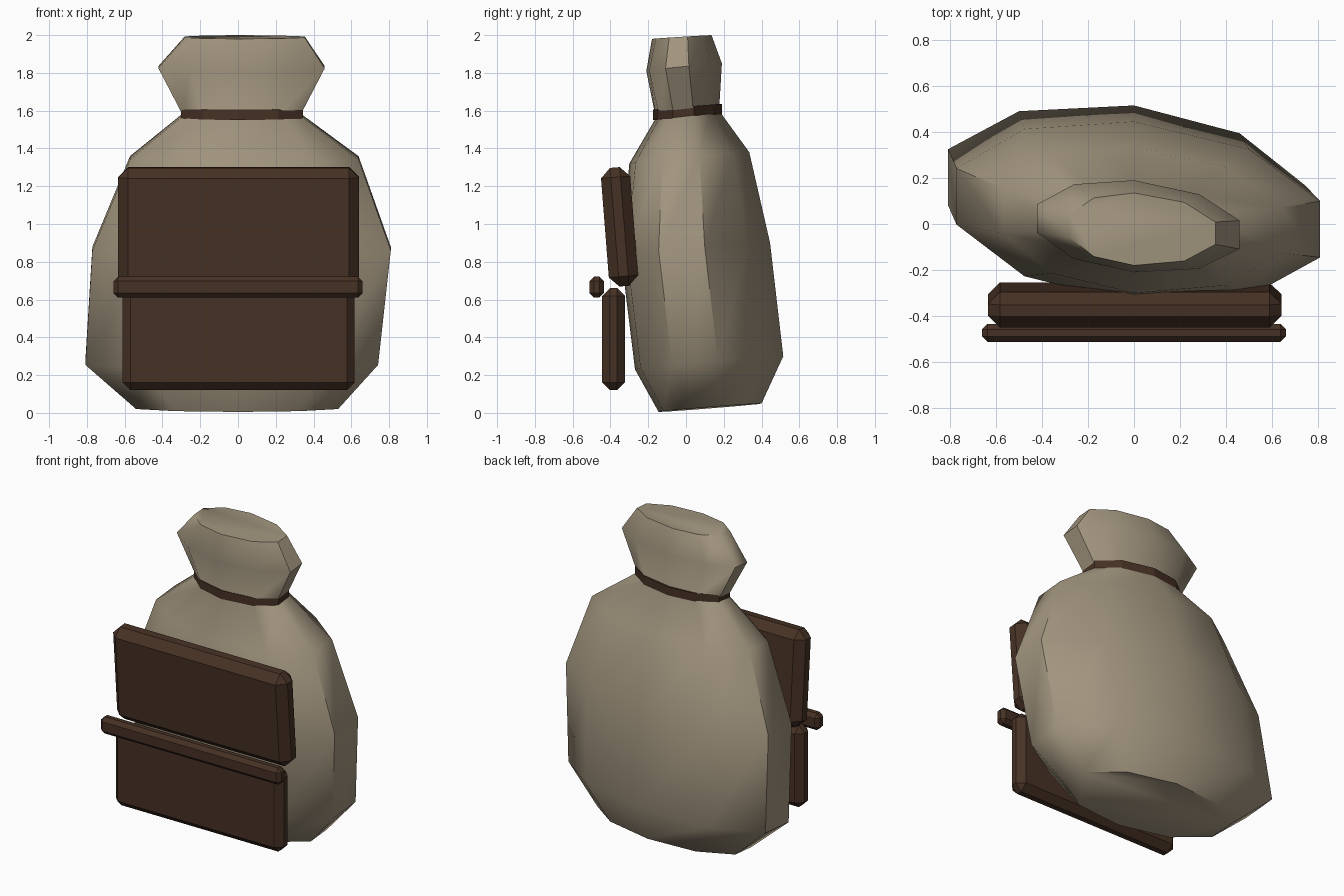
import bpy, bmesh
from math import sin, cos, pi, radians

if "Cube" in bpy.data.objects:
    bpy.data.objects.remove(bpy.data.objects["Cube"])


def material(name, rgb):
    m = bpy.data.materials.new(name)
    m.diffuse_color = (*rgb, 1)
    m.use_nodes = True
    m.node_tree.nodes["Principled BSDF"].inputs["Base Color"].default_value = m.diffuse_color
    return m


CLOTH = material("cloth", (0.36, 0.30, 0.21))
LEATHER = material("leather", (0.062, 0.031, 0.018))
SIDES = 10


def finish(name, bm, mat):
    bmesh.ops.recalc_face_normals(bm, faces=bm.faces[:])
    me = bpy.data.meshes.new(name)
    bm.to_mesh(me)
    bm.free()
    me.materials.append(mat)
    ob = bpy.data.objects.new(name, me)
    bpy.context.collection.objects.link(ob)
    return ob


def ring(bm, x0, x1, y0, z0, y1, z1, skew):
    """Tilted oval: x range, front point (y0, z0), back point (y1, z1)."""
    verts = []
    for i in range(SIDES):
        a = 2 * pi * i / SIDES
        x = (x0 + x1) / 2 * abs(sin(a)) + (x1 - x0) / 2 * sin(a) / sin(0.4 * pi)
        t = (1 - cos(a)) / 2
        verts.append(bm.verts.new((x, y0 + (y1 - y0) * t - skew * x, z0 + (z1 - z0) * t)))
    return verts


def bridge(bm, a, b):
    for i in range(SIDES):
        j = (i + 1) % SIDES
        bm.faces.new((a[i], a[j], b[j], b[i]))


def smooth(ob, angle):
    bpy.ops.object.select_all(action='DESELECT')
    bpy.context.view_layer.objects.active = ob
    ob.select_set(True)
    bpy.ops.object.shade_smooth_by_angle(angle=radians(angle))


# Sack: lofted ovals from base to tied top
bm = bmesh.new()
rings = [ring(bm, *r) for r in (
    (-0.54, 0.53, -0.145, 0.005, 0.40, 0.05, 0.08),
    (-0.81, 0.74, -0.27, 0.23, 0.515, 0.30, 0.10),
    (-0.77, 0.81, -0.345, 0.84, 0.445, 0.90, 0.09),
    (-0.57, 0.64, -0.30, 1.32, 0.335, 1.38, 0.07),
    (-0.29, 0.33, -0.16, 1.56, 0.175, 1.60, 0.06),
    (-0.42, 0.46, -0.21, 1.81, 0.19, 1.85, 0.08),
    (-0.28, 0.355, -0.18, 1.98, 0.135, 2.0, 0.05))]
for a, b in zip(rings, rings[1:]):
    bridge(bm, a, b)
bm.faces.new(rings[0])
bm.faces.new(rings[-1])
smooth(finish("sack", bm, CLOTH), 50)

# Neck tie: closed band around the neck
bm = bmesh.new()
band = [ring(bm, *r) for r in (
    (-0.30, 0.345, -0.175, 1.55, 0.19, 1.58, 0.06),
    (-0.30, 0.345, -0.175, 1.605, 0.19, 1.635, 0.06),
    (-0.27, 0.31, -0.15, 1.605, 0.165, 1.635, 0.06),
    (-0.27, 0.31, -0.15, 1.55, 0.165, 1.58, 0.06))]
for i in range(4):
    bridge(bm, band[i], band[(i + 1) % 4])
finish("neck_tie", bm, LEATHER)


# Front pouch: chamfered slabs
def slab(name, centre, size, bevel, tilt=0):
    bm = bmesh.new()
    bmesh.ops.create_cube(bm, size=1)
    bmesh.ops.scale(bm, vec=size, verts=bm.verts[:])
    bmesh.ops.bevel(bm, geom=bm.edges[:], offset=bevel, segments=1,
                    affect='EDGES', profile=0.5)
    ob = finish(name, bm, LEATHER)
    ob.location = centre
    ob.rotation_euler.x = radians(tilt)


slab("pouch_flap", (0.003, -0.352, 0.985), (1.275, 0.155, 0.63), 0.052, 4.5)
slab("pouch_body", (0.003, -0.383, 0.39), (1.23, 0.122, 0.54), 0.042)
slab("pouch_strap", (0, -0.473, 0.666), (1.32, 0.078, 0.11), 0.024)
